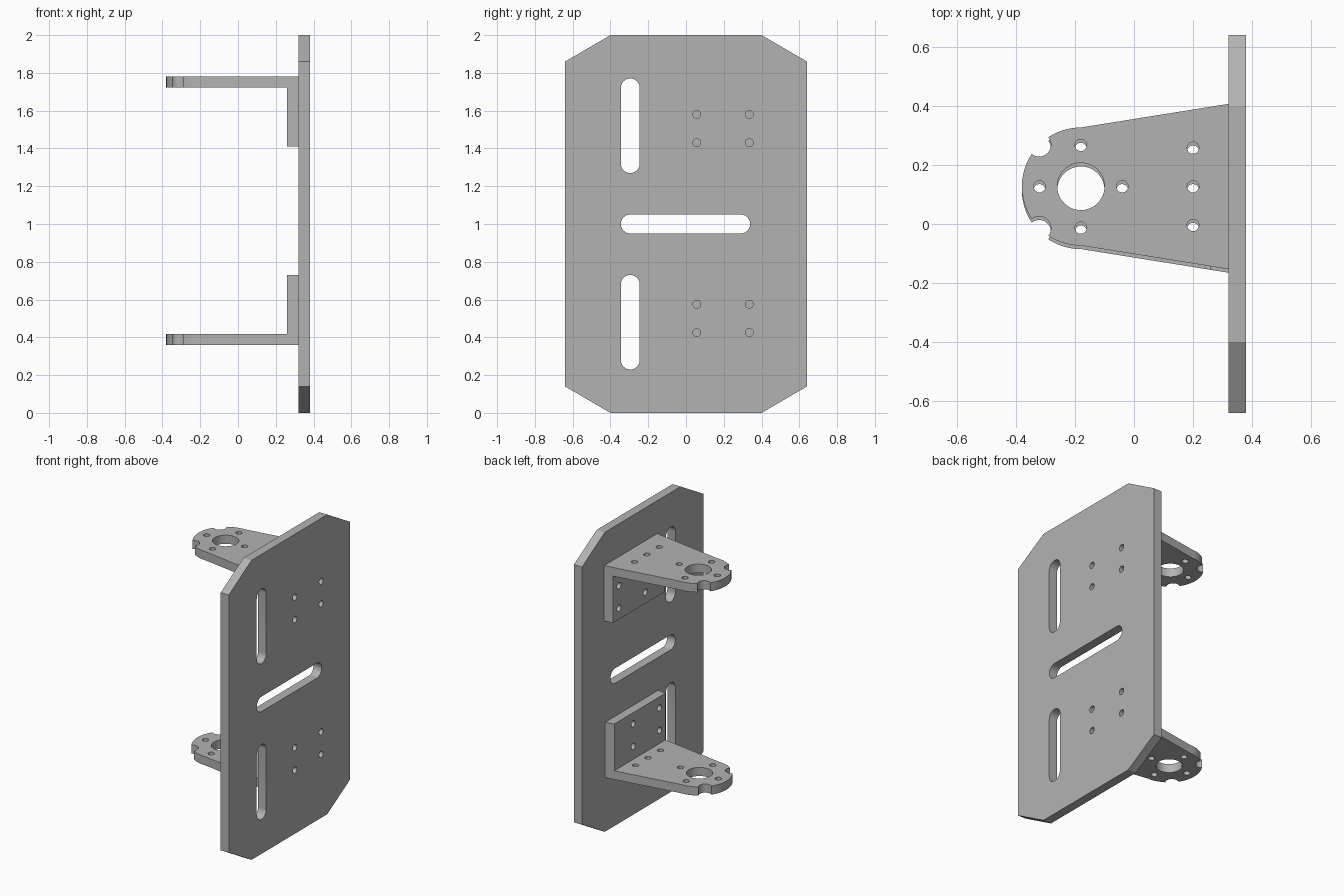
import bpy, bmesh
from math import cos, sin, radians, asin, acos, degrees, pi
from mathutils import Matrix, Vector

cube = bpy.data.objects.get("Cube")
if cube:
    bpy.data.objects.remove(cube, do_unlink=True)

metal = bpy.data.materials.new("grey metal")
metal.use_nodes = True
colour = (0.45, 0.45, 0.45, 1)
metal.diffuse_color = colour
metal.node_tree.nodes["Principled BSDF"].inputs["Base Color"].default_value = colour


def arc(cx, cy, r, start, end, steps):
    angles = [radians(start + (end - start) * i / steps) for i in range(steps + 1)]
    return [(cx + r * cos(a), cy + r * sin(a)) for a in angles]


def circle(cx, cy, r, steps=32):
    return arc(cx, cy, r, 0, 360, steps)[:-1]


def slot(u0, u1, v0, v1):
    """Round-ended slot filling the given rectangle."""
    if u1 - u0 > v1 - v0:
        r, v = (v1 - v0) / 2, (v0 + v1) / 2
        return arc(u1 - r, v, r, -90, 90, 16) + arc(u0 + r, v, r, 90, 270, 16)
    r, u = (u1 - u0) / 2, (u0 + u1) / 2
    return arc(u, v1 - r, r, 0, 180, 16) + arc(u, v0 + r, r, 180, 360, 16)


def sheet(name, loops, thickness, matrix):
    """Extrude an outline with holes into a plate centred on its own plane."""
    curve = bpy.data.curves.new(name, 'CURVE')
    curve.dimensions, curve.fill_mode = '2D', 'BOTH'
    curve.extrude = thickness / 2
    for loop in loops:
        spline = curve.splines.new('POLY')
        spline.points.add(len(loop) - 1)
        for point, (u, v) in zip(spline.points, loop):
            point.co = (u, v, 0, 1)
        spline.use_cyclic_u = True
    temp = bpy.data.objects.new(name + " outline", curve)
    bpy.context.collection.objects.link(temp)
    mesh = bpy.data.meshes.new_from_object(
        temp.evaluated_get(bpy.context.evaluated_depsgraph_get()))
    bpy.data.objects.remove(temp, do_unlink=True)
    bm = bmesh.new()
    bm.from_mesh(mesh)
    bmesh.ops.remove_doubles(bm, verts=bm.verts, dist=0.0001)
    bmesh.ops.transform(bm, matrix=matrix, verts=bm.verts)
    bmesh.ops.recalc_face_normals(bm, faces=bm.faces)
    bm.to_mesh(mesh)
    bm.free()
    mesh.name = name
    mesh.materials.clear()
    mesh.materials.append(metal)
    obj = bpy.data.objects.new(name, mesh)
    bpy.context.collection.objects.link(obj)
    bpy.ops.object.select_all(action='DESELECT')
    obj.select_set(True)
    bpy.context.view_layer.objects.active = obj
    bpy.ops.object.shade_smooth_by_angle(angle=radians(30))
    return obj


# Turns a flat sheet upright: outline in y and z, thickness along x
upright = Matrix(((0, 0, 1, 0), (1, 0, 0, 0), (0, 1, 0, 0), (0, 0, 0, 1)))

# Back plate with clipped corners, slots and screw holes
outline = [(-0.4, 0), (0.4, 0), (0.64, 0.14), (0.64, 1.86),
           (0.4, 2), (-0.4, 2), (-0.64, 1.86), (-0.64, 0.14)]
slots = [slot(-0.345, -0.245, 1.27, 1.77), slot(-0.345, -0.245, 0.23, 0.73),
         slot(-0.345, 0.34, 0.95, 1.05)]
screws = [circle(y, z, 0.021) for y in (0.057, 0.335)
          for z in (0.425, 0.575, 1.43, 1.58)]
sheet("back_plate", [outline] + slots + screws, 0.06,
      Matrix.Translation((0.35, 0, 0)) @ upright)

# Bracket shelf outline: tapered sides, round nose with two bites
NOSE_X, NOSE_R, BITE_R, HALF = -0.18, 0.2, 0.04, 0.28
gap = degrees(2 * asin(BITE_R / (2 * NOSE_R)))
sweep = degrees(acos(BITE_R / (2 * NOSE_R)))
nose, start = [], 90
for bite in (135, 225):
    nose += arc(NOSE_X, 0, NOSE_R, start, bite - gap, 10)[:-1]
    cx, cy = NOSE_X + NOSE_R * cos(radians(bite)), NOSE_R * sin(radians(bite))
    nose += arc(cx, cy, BITE_R, bite + 180 + sweep, bite + 180 - sweep, 16)[:-1]
    start = bite + gap
nose += arc(NOSE_X, 0, NOSE_R, start, 270, 10)
shelf_outline = [(0.32, HALF)] + nose + [(0.32, -HALF)]
shelf_holes = [circle(NOSE_X, 0, 0.08, 48)]
shelf_holes += [circle(NOSE_X + 0.14 * cos(a), 0.14 * sin(a), 0.02)
                for a in (0, pi / 2, pi, 3 * pi / 2)]
shelf_holes += [circle(0.2, y, 0.02) for y in (-0.131, 0, 0.131)]

# Bracket flange that hangs from the shelf against the plate
flange_outline = [(-HALF, -0.37), (HALF, -0.37), (HALF, -0.058), (-HALF, -0.058)]
flange_holes = [circle(y, z, 0.021) for y in (-0.07, 0.208) for z in (-0.145, -0.295)]

# The lower bracket is the upper one turned half a turn about x
places = {"upper": Matrix.Translation((0, 0.127, 1.78)),
          "lower": Matrix.Translation((0, 0.115, 0.36)) @ Matrix.Rotation(pi, 4, 'X')}
for side, place in places.items():
    sheet(side + "_bracket_shelf", [shelf_outline] + shelf_holes, 0.058,
          place @ Matrix.Translation((0, 0, -0.029)))
    flange = sheet(side + "_bracket_flange", [flange_outline] + flange_holes, 0.06,
                   place @ Matrix.Translation((0.29, 0, 0)) @ upright)
    # Flange ends follow the taper of the shelf
    centre = place.translation.y
    for vert in flange.data.vertices:
        if vert.co.x < 0.29 and abs(vert.co.y - centre) > 0.25:
            vert.co.y = centre + (vert.co.y - centre) * 0.966
